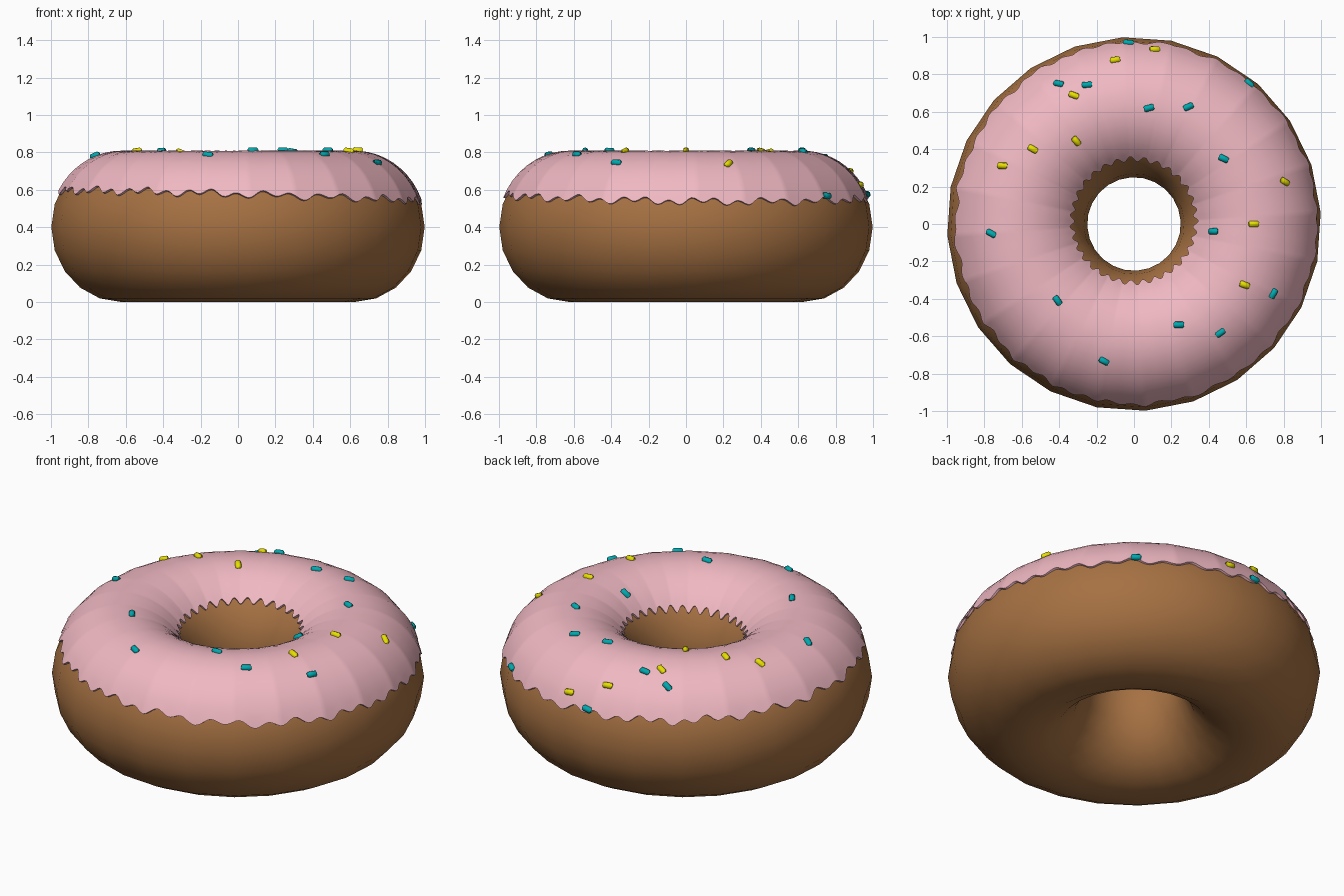
import bpy, math
from math import sin, cos, pi, radians
from mathutils import Vector, Matrix

if "Cube" in bpy.data.objects:
    bpy.data.objects.remove(bpy.data.objects["Cube"])

R, A, B, ZC = 0.625, 0.375, 0.4, 0.4      # ring radius, half width, half height, centre height
SIDES, PHASE = 24, radians(3.5)           # facets of the ring


def material(name, rgb):
    m = bpy.data.materials.new(name)
    m.diffuse_color = (*rgb, 1)
    m.use_nodes = True
    m.node_tree.nodes["Principled BSDF"].inputs["Base Color"].default_value = m.diffuse_color
    return m


def facet(t):
    # radius factor that follows the straight sides of the ring
    step = 2 * pi / SIDES
    return cos(step / 2) / cos((t - PHASE) % step - step / 2)


def normal(t, p):
    n = Vector((cos(p) / A, 0, sin(p) / B)).normalized()
    return Matrix.Rotation(t, 3, 'Z') @ n


def surface(t, p, off=0.0):
    r = (R + A * cos(p)) * facet(t)
    return Vector((r * cos(t), r * sin(t), ZC + B * sin(p))) + normal(t, p) * off


def add_mesh(name, verts, faces, mat):
    me = bpy.data.meshes.new(name)
    me.from_pydata(verts, [], faces)
    me.materials.append(mat)
    me.polygons.foreach_set("use_smooth", [True] * len(me.polygons))
    ob = bpy.data.objects.new(name, me)
    bpy.context.collection.objects.link(ob)
    return ob


def grid_faces(nu, nv, closed_v):
    return [(i * nv + j, (i + 1) % nu * nv + j,
             (i + 1) % nu * nv + (j + 1) % nv, i * nv + (j + 1) % nv)
            for i in range(nu) for j in range(nv if closed_v else nv - 1)]


# Dough ring
dough = material("dough", (0.38, 0.165, 0.055))
NV = 20
verts = [surface(PHASE + 2 * pi * i / SIDES, 2 * pi * j / NV)
         for i in range(SIDES) for j in range(NV)]
add_mesh("dough_ring", verts, grid_faces(SIDES, NV, True), dough)

# Icing shell with wavy outer and inner edges
pink = material("icing", (0.87, 0.48, 0.54))
NU, ROWS = 384, 17
verts = []
for i in range(NU):
    t = PHASE + 2 * pi * i / NU
    z = 0.565 - 0.03 * cos(t - radians(20)) \
        + 0.014 * sin(44 * t + 2 * sin(3 * t)) + 0.009 * sin(17 * t)
    r = 0.338 + 0.017 * sin(t) + 0.012 * sin(32 * t + sin(2 * t))
    p0 = math.asin((z - ZC) / B)
    p1 = math.acos((r - R) / A)
    ring = [surface(t, p0 + (p1 - p0) * j / (ROWS - 1), 0.009) for j in range(ROWS)]
    verts += [surface(t, p0, -0.006)] + ring + [surface(t, p1, -0.006)]
icing = add_mesh("icing", verts, grid_faces(NU, ROWS + 2, False), pink)
bpy.context.view_layer.objects.active = icing
icing.select_set(True)
bpy.ops.object.shade_smooth_by_angle(angle=radians(50))

# Sprinkles: x, y, heading in degrees
teal = material("teal_sprinkle", (0.0, 0.40, 0.43))
yellow = material("yellow_sprinkle", (0.80, 0.74, 0.0))
TEAL = [(-.03, .96, -20), (-.40, .745, -25), (-.25, .74, 0), (.08, .62, 15), (.29, .625, 25),
        (.61, .745, -50), (.48, .35, -25), (.43, -.04, 0), (-.76, -.05, -25), (-.41, -.41, -55),
        (.24, -.54, 0), (.46, -.58, 35), (-.16, -.73, -30), (.74, -.37, 60)]
YELLOW = [(-.10, .87, 10), (.11, .925, 10), (-.32, .685, -25), (-.31, .445, -50), (-.54, .40, -30),
          (-.70, .31, -5), (.80, .225, -20), (.64, 0, 0), (.59, -.325, -20)]


def sprinkle(name, x, y, heading, mat):
    t = math.atan2(y, x)
    p = math.acos(max(-1, min(1, (math.hypot(x, y) / facet(t) - R) / A)))
    n = normal(t, p)
    a = radians(heading)
    d = Vector((cos(a), sin(a), 0))
    d = (d - n * d.dot(n)).normalized()
    side = n.cross(d)
    c = surface(t, p, 0.010)
    profile = [(-0.027, 0.011), (-0.021, 0.017), (0.021, 0.017), (0.027, 0.011)]
    k = 8
    vs = [c + d * u + (side * cos(2 * pi * i / k) + n * sin(2 * pi * i / k)) * rad
          for i in range(k) for u, rad in profile]
    fs = [f[::-1] for f in grid_faces(k, 4, False)]
    fs += [tuple(i * 4 for i in reversed(range(k))), tuple(i * 4 + 3 for i in range(k))]
    add_mesh(name, vs, fs, mat)


for group, mat in ((TEAL, teal), (YELLOW, yellow)):
    for i, (x, y, h) in enumerate(group):
        sprinkle(f"{mat.name}_{i + 1}", x, y, h, mat)
